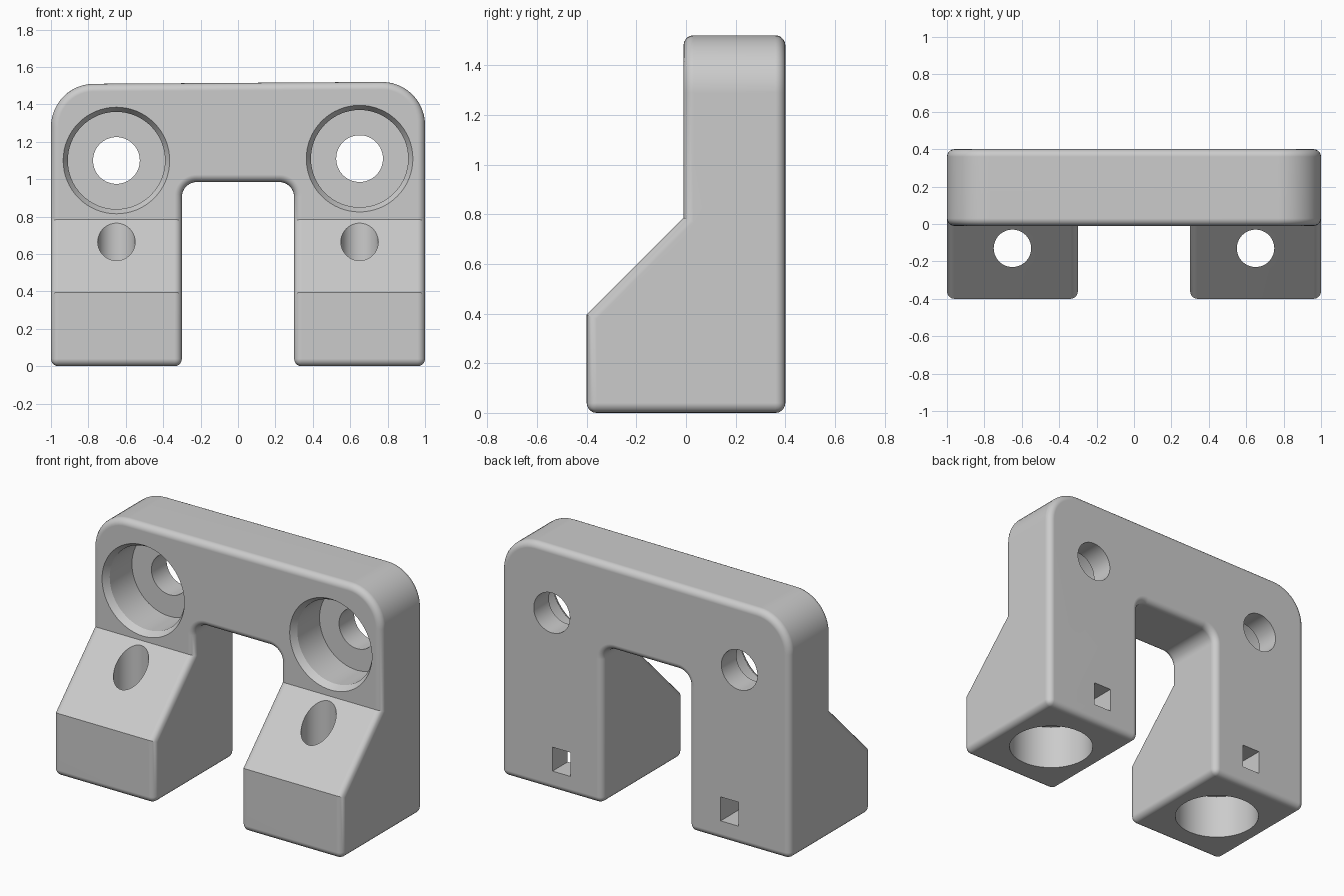
import bpy, bmesh, math
from mathutils import Matrix, Vector

cube = bpy.data.objects.get("Cube")
if cube:
    bpy.data.objects.remove(cube)

grey = bpy.data.materials.new("plain_grey")
grey.use_nodes = True
colour = (0.6, 0.6, 0.6, 1)
grey.diffuse_color = colour
grey.node_tree.nodes["Principled BSDF"].inputs["Base Color"].default_value = colour


def add_object(name, bm):
    bmesh.ops.recalc_face_normals(bm, faces=bm.faces)
    mesh = bpy.data.meshes.new(name)
    bm.to_mesh(mesh)
    bm.free()
    mesh.materials.append(grey)
    obj = bpy.data.objects.new(name, mesh)
    bpy.context.collection.objects.link(obj)
    return obj


def prism(name, points, sweep):
    """Extrude a closed outline along a vector."""
    bm = bmesh.new()
    face = bm.faces.new([bm.verts.new(p) for p in points])
    new = bmesh.ops.extrude_face_region(bm, geom=[face])["geom"]
    verts = [v for v in new if isinstance(v, bmesh.types.BMVert)]
    bmesh.ops.translate(bm, verts=verts, vec=sweep)
    return add_object(name, bm)


def lathe(name, profile, origin, rotation=Matrix(), steps=64):
    """Spin (radius, height) points about the local z axis."""
    bm = bmesh.new()
    rings = []
    for r, h in profile:
        angles = [math.tau * i / steps for i in range(steps)]
        rings.append([bm.verts.new((r * math.cos(a), r * math.sin(a), h)) for a in angles])
    bm.faces.new(rings[0])
    bm.faces.new(rings[-1])
    for low, high in zip(rings, rings[1:]):
        for i in range(steps):
            j = (i + 1) % steps
            bm.faces.new((low[i], low[j], high[j], high[i]))
    bm.transform(Matrix.Translation(origin) @ rotation)
    return add_object(name, bm)


def arc(x, z, r, start, end, steps=12):
    out = []
    for i in range(steps + 1):
        a = math.radians(start + (end - start) * i / steps)
        out.append((x + r * math.cos(a), -0.7, z + r * math.sin(a)))
    return out


def bake(obj):
    """Replace the mesh by its modified result."""
    deps = bpy.context.evaluated_depsgraph_get()
    mesh = bpy.data.meshes.new_from_object(obj.evaluated_get(deps))
    obj.modifiers.clear()
    obj.data = mesh


def boolean(obj, tool, operation):
    mod = obj.modifiers.new(operation, "BOOLEAN")
    mod.operation = operation
    mod.solver = "EXACT"
    mod.object = tool
    bake(obj)
    bpy.data.objects.remove(tool)


# Body: arch outline crossed with the stepped side outline
arch = [(-1, -0.7, 0)]
arch += arc(-0.77, 1.28, 0.23, 180, 90)
arch += arc(0.77, 1.29, 0.23, 90, 0)
arch += [(1, -0.7, 0), (0.3, -0.7, 0)]
arch += arc(0.22, 0.905, 0.08, 0, 90)
arch += arc(-0.22, 0.905, 0.08, 90, 180)
arch += [(-0.3, -0.7, 0)]
body = prism("bracket_body", arch, (0, 1.4, 0))

side = [(-0.4, -0.2), (0.4, -0.2), (0.4, 1.8), (-0.01, 1.8), (-0.01, 0.785), (-0.4, 0.395)]
boolean(body, prism("side_tool", [(-1.3, y, z) for y, z in side], (2.6, 0, 0)), "INTERSECT")

# Rounded outer edges, leaving the two slope creases crisp
bm = bmesh.new()
bm.from_mesh(body.data)
bmesh.ops.remove_doubles(bm, verts=bm.verts, dist=1e-5)
weight = bm.edges.layers.float.new("bevel_weight_edge")
for e in bm.edges:
    level = all(abs(v.co.z - e.verts[0].co.z) < 1e-4 for v in e.verts)
    crease = level and 0.3 < e.verts[0].co.z < 0.8
    if e.calc_face_angle(0) > math.radians(40) and not crease:
        e[weight] = 1
bm.to_mesh(body.data)
bm.free()
bevel = body.modifiers.new("rounding", "BEVEL")
bevel.limit_method = "WEIGHT"
bevel.width = 0.04
bevel.segments = 5
bevel.use_clamp_overlap = False
bake(body)

# Holes in each leg
to_back = Matrix.Rotation(math.radians(-90), 4, "X")
for s in (-1, 1):
    x = 0.65 * s
    # Countersunk screw hole through the plate
    screw = [(0.285, -0.2), (0.285, -0.01), (0.26, 0.03), (0.26, 0.25), (0.125, 0.25), (0.125, 0.6)]
    boolean(body, lathe("screw_hole", screw, (x, 0, 1.105 + 0.005 * s), to_back), "DIFFERENCE")
    # Round pocket under the foot
    boolean(body, lathe("foot_pocket", [(0.25, -0.2), (0.25, 0.28)], (x, 0, 0)), "DIFFERENCE")
    # Upright hole from the slope into the pocket
    boolean(body, lathe("slope_hole", [(0.1, 0.2), (0.1, 1)], (x, -0.13, 0)), "DIFFERENCE")
    # Square push-out channel from the back
    square = [(s * a, 0.1, b) for a, b in ((0.52, 0.12), (0.645, 0.12), (0.645, 0.27), (0.52, 0.27))]
    boolean(body, prism("back_channel", square, (0, 0.5, 0)), "DIFFERENCE")

# Smooth shading with crisp edges
bpy.ops.object.select_all(action="DESELECT")
body.select_set(True)
bpy.context.view_layer.objects.active = body
bpy.ops.object.shade_smooth_by_angle(angle=math.radians(30))
normals = body.modifiers.new("flat_face_normals", "WEIGHTED_NORMAL")
normals.keep_sharp = True
